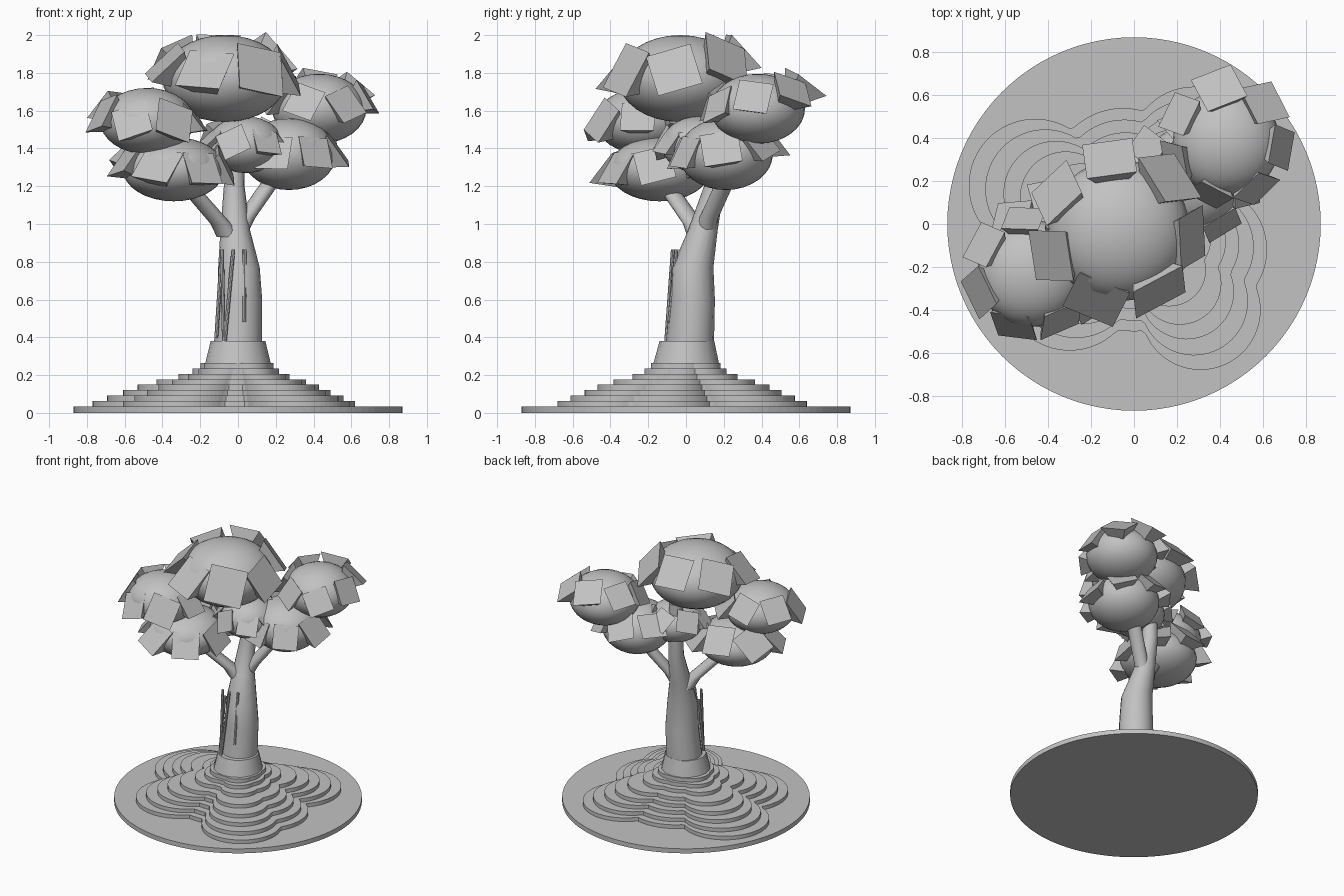
import bpy, bmesh, math, random
from mathutils import Vector, Matrix

random.seed(7)
if "Cube" in bpy.data.objects:
    bpy.data.objects.remove(bpy.data.objects["Cube"])

grey = bpy.data.materials.new("plain grey")
grey.use_nodes = True
colour = (0.54, 0.54, 0.54, 1)
grey.diffuse_color = colour
grey.node_tree.nodes["Principled BSDF"].inputs["Base Color"].default_value = colour


def finish(name, bm, smooth=False):
    """Turn a bmesh into a named object."""
    bmesh.ops.recalc_face_normals(bm, faces=bm.faces)
    mesh = bpy.data.meshes.new(name)
    bm.to_mesh(mesh)
    bm.free()
    mesh.materials.append(grey)
    obj = bpy.data.objects.new(name, mesh)
    bpy.context.collection.objects.link(obj)
    if smooth:
        bpy.ops.object.select_all(action='DESELECT')
        obj.select_set(True)
        bpy.context.view_layer.objects.active = obj
        bpy.ops.object.shade_smooth_by_angle(angle=math.radians(40))
    return obj


def slab(name, outline, low, high):
    """Extrude a flat outline between two heights."""
    bm = bmesh.new()
    face = bm.faces.new([bm.verts.new((x, y, low)) for x, y in outline])
    top = bmesh.ops.extrude_face_region(bm, geom=[face])["geom"]
    for v in top:
        if isinstance(v, bmesh.types.BMVert):
            v.co.z = high
    finish(name, bm)


def limb(name, path, sides=16):
    """Tapered tube through (x, y, z, radius) stations with level rings."""
    bm = bmesh.new()
    rings = []
    for x, y, z, r in path:
        turns = [math.tau * i / sides for i in range(sides)]
        rings.append([bm.verts.new((x + r * math.cos(a), y + r * math.sin(a), z)) for a in turns])
    for a, b in zip(rings, rings[1:]):
        for i in range(sides):
            j = (i + 1) % sides
            bm.faces.new((a[i], a[j], b[j], b[i]))
    bm.faces.new(rings[0])
    bm.faces.new(rings[-1])
    finish(name, bm, True)


def rim(angle, lobes):
    """Farthest reach of a group of circles along a ray from the centre."""
    d = Vector((math.cos(angle), math.sin(angle)))
    reach = 0
    for x, y, r in lobes:
        along = d.dot(Vector((x, y)))
        gap = r * r - (x * x + y * y - along * along)
        if gap > 0:
            reach = max(reach, along + math.sqrt(gap))
    return d * reach


# Round ground plate and lobed terraces that grow rounder towards the trunk
circle = [math.tau * i / 96 for i in range(96)]
slab("ground_plate", [(0.87 * math.cos(a), 0.87 * math.sin(a)) for a in circle], 0, 0.035)
lobes = [(0, 0, 0.5), (-0.46, 0.18, 0.31), (-0.05, 0.2, 0.34), (0.28, 0.34, 0.3),
         (0.32, -0.12, 0.3), (0.31, -0.4, 0.28), (-0.3, -0.28, 0.31)]
outline = [rim(math.tau * i / 180, lobes) for i in range(180)]
for i, scale in enumerate((1, 0.9, 0.79, 0.69, 0.58, 0.44, 0.35, 0.3)):
    low = 0.035 + 0.0285 * i
    roundness = 0.18 * max(0, i - 3)
    ring = [p.lerp(p.normalized() * 0.63, roundness) * scale for p in outline]
    slab(f"terrace_{i + 1}", ring, low, low + 0.0285)

# Trunk and branches
limb("root_flare", [(0, 0, 0.235, 0.18), (0, 0.005, 0.38, 0.145)])
limb("trunk", [(0, 0.02, 0.36, 0.128), (0.01, 0.035, 0.6, 0.118), (0.005, 0.035, 0.77, 0.11),
               (-0.015, 0.09, 0.97, 0.078), (-0.02, 0.15, 1.2, 0.055), (-0.02, 0.15, 1.6, 0.05)])
limb("right_branch", [(-0.05, 0.07, 0.93, 0.062), (-0.09, 0.04, 1.0, 0.055), (-0.35, -0.17, 1.3, 0.05)])
limb("left_branch", [(0, 0.1, 0.95, 0.05), (0.04, 0.12, 1.03, 0.05), (0.27, 0.27, 1.36, 0.05)])

# Thin bark strips on the front of the trunk
strips = [((-0.085, -0.065, 0.865), (-0.075, -0.105, 0.38)),
          ((-0.025, -0.07, 0.865), (-0.07, -0.105, 0.38)),
          ((0.035, -0.05, 0.865), (0.033, -0.09, 0.48)),
          ((-0.09, -0.03, 0.8), (-0.115, -0.055, 0.4))]
for i, (top, foot) in enumerate(strips):
    limb(f"bark_strip_{i + 1}", [(*foot, 0.01), (*top, 0.01)], 8)


def leaf_cluster(name, centre, radius, height, rise):
    """Flattened smooth ball with a ring of outward flaring pyramids."""
    centre = Vector(centre)
    bm = bmesh.new()
    bmesh.ops.create_uvsphere(bm, u_segments=32, v_segments=16, radius=1)
    bmesh.ops.transform(bm, verts=bm.verts,
                        matrix=Matrix.Translation(centre) @ Matrix.Diagonal((radius, radius, height, 1)))
    finish(name, bm, True)
    bm = bmesh.new()
    for i in range(7):
        # Cards sit higher at the back than at the front
        turn = math.radians(46) + math.tau * i / 7
        lift = rise + 0.25 * math.sin(turn - 0.35) + random.uniform(-0.08, 0.08)
        tilt = 0.5 + 0.45 * lift + random.uniform(-0.15, 0.2)
        out = Vector((math.cos(turn), math.sin(turn), 0))
        spot = centre + out * radius * 0.99 + Vector((0, 0, lift * height))
        facing = out * math.cos(tilt) + Vector((0, 0, math.sin(tilt)))
        size = radius * random.uniform(0.5, 0.58)
        pose = (Matrix.Translation(spot) @ facing.to_track_quat('Z', 'Y').to_matrix().to_4x4()
                @ Matrix.Rotation(math.radians(45) + random.uniform(-0.5, 0.5), 4, 'Z')
                @ Matrix.Translation((0, 0, -size * 0.55)))
        bmesh.ops.create_cone(bm, cap_ends=True, segments=4, radius1=0, radius2=size,
                              depth=size * 1.3, matrix=pose)
    bmesh.ops.remove_doubles(bm, verts=bm.verts, dist=0.0005)
    finish(name + "_leaves", bm)


# Canopy
leaf_cluster("top_crown", (-0.07, -0.03, 1.77), 0.33, 0.23, 0.33)
leaf_cluster("right_crown", (-0.48, -0.23, 1.545), 0.25, 0.175, 0.2)
leaf_cluster("lower_right_crown", (-0.34, -0.14, 1.29), 0.27, 0.17, 0.25)
leaf_cluster("lower_left_crown", (0.27, 0.21, 1.37), 0.25, 0.19, 0.25)
leaf_cluster("left_crown", (0.43, 0.38, 1.61), 0.25, 0.185, 0.4)
leaf_cluster("middle_crown", (0.04, 0.07, 1.42), 0.2, 0.15, 0.25)
